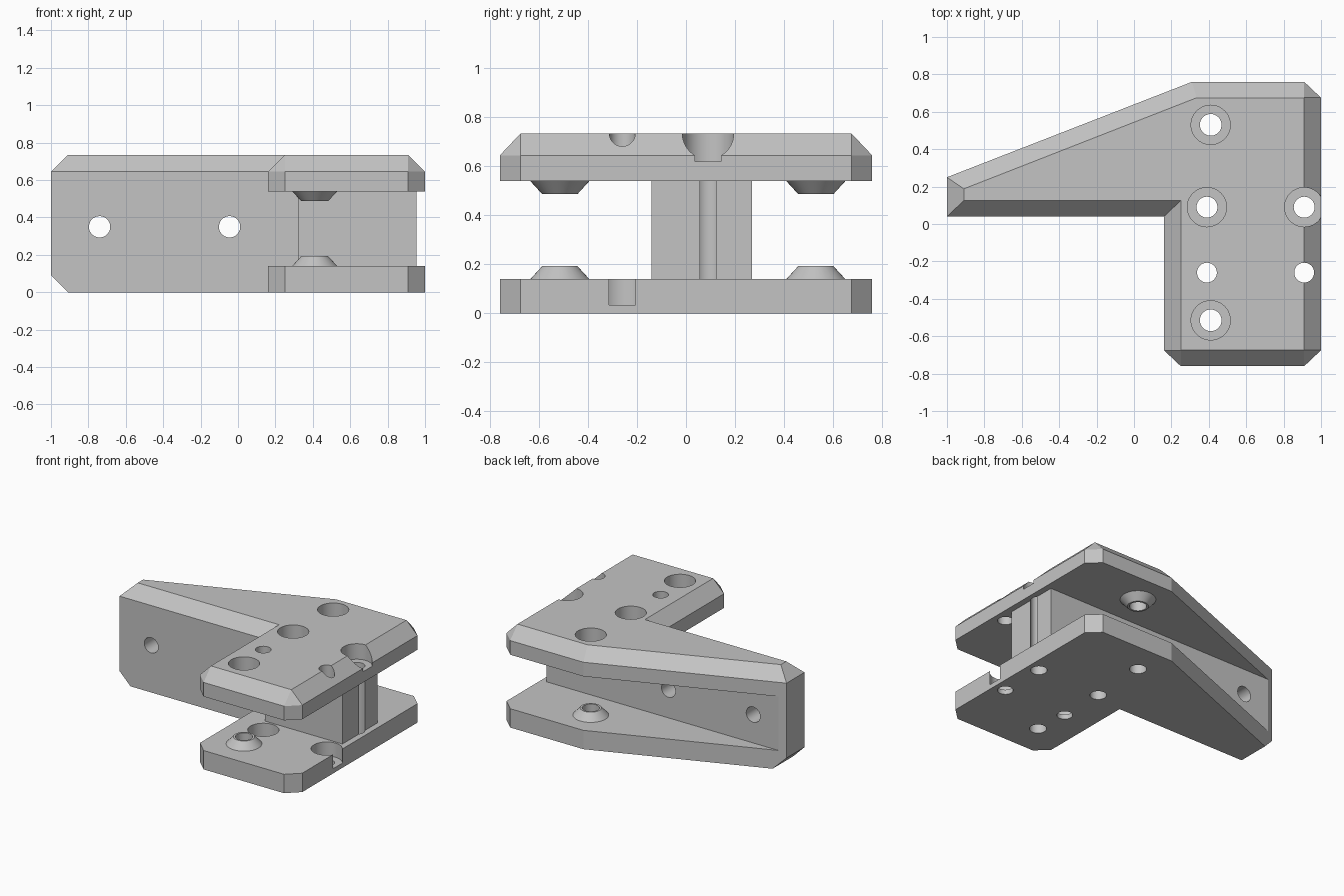
import bpy, bmesh, math

cube = bpy.data.objects.get("Cube")
if cube:
    bpy.data.objects.remove(cube, do_unlink=True)

grey = bpy.data.materials.new("plain grey")
grey.use_nodes = True
colour = (0.55, 0.55, 0.55, 1)
grey.diffuse_color = colour
grey.node_tree.nodes["Principled BSDF"].inputs["Base Color"].default_value = colour

FLOOR_TOP, ROOF_LOW, SHOULDER, TOP = 0.14, 0.54, 0.645, 0.735


def finish(name, bm):
    bmesh.ops.remove_doubles(bm, verts=bm.verts, dist=0.0001)
    bmesh.ops.recalc_face_normals(bm, faces=bm.faces)
    mesh = bpy.data.meshes.new(name)
    bm.to_mesh(mesh)
    bm.free()
    mesh.materials.append(grey)
    obj = bpy.data.objects.new(name, mesh)
    bpy.context.collection.objects.link(obj)
    return obj


def loft(name, loops):
    """Closed solid through matching loops of points."""
    bm = bmesh.new()
    rings = [[bm.verts.new(p) for p in loop] for loop in loops]
    n = len(rings[0])
    for a, b in zip(rings, rings[1:]):
        for i in range(n):
            j = (i + 1) % n
            bm.faces.new((a[i], a[j], b[j], b[i]))
    bm.faces.new(rings[0][::-1])
    bm.faces.new(rings[-1])
    return finish(name, bm)


def level(outline, z):
    return [(x, y, z) for x, y in outline]


def cone(name, x, y, z0, z1, r0, r1):
    circle = [(math.cos(math.tau * i / 40), math.sin(math.tau * i / 40)) for i in range(40)]
    return loft(name, [[(x + r * c, y + r * s, z) for c, s in circle]
                       for z, r in ((z0, r0), (z1, r1))])


def combine(target, tool, operation):
    mod = target.modifiers.new("combine", "BOOLEAN")
    mod.operation, mod.solver, mod.object = operation, "EXACT", tool
    bpy.context.view_layer.objects.active = target
    bpy.ops.object.modifier_apply(modifier=mod.name)
    bpy.data.objects.remove(tool, do_unlink=True)


def bore(x, y, z0, z1, r):
    combine(body, cone("bore_cutter", x, y, z0, z1, r, r), "DIFFERENCE")


# Angled bracket body with a bevelled top rim
outline = [(-1, 0.04), (0.16, 0.04), (0.16, -0.675), (0.25, -0.76), (0.91, -0.76),
           (1, -0.675), (1, 0.675), (0.91, 0.76), (0.31, 0.76), (-1, 0.25)]
rim = [(-0.91, 0.125), (0.25, 0.125), (0.25, -0.675), (0.25, -0.675), (0.91, -0.675),
       (0.91, -0.675), (0.91, 0.675), (0.91, 0.675), (0.335, 0.675), (-0.91, 0.188)]
body = loft("bracket_body", [level(outline, 0), level(outline, SHOULDER), level(rim, TOP)])

# Open slot between the two plates, leaving the central web
slot = [(-1.2, 0.27), (0.955, 0.27), (0.955, -0.14), (0.32, -0.14), (0.32, 0.04),
        (0.1, 0.04), (0.1, -1), (1.2, -1), (1.2, 1), (-1.2, 1)]
combine(body, loft("slot_cutter", [level(slot, FLOOR_TOP), level(slot, ROOF_LOW)]), "DIFFERENCE")

# Sloped lower corner at the arm tip
wedge = [(-1.1, 0.19), (-0.81, -0.1), (-1.1, -0.1)]
combine(body, loft("wedge_cutter", [[(x, y, z) for x, z in wedge] for y in (-0.2, 0.5)]),
        "DIFFERENCE")

# Pivot holes: tapered bosses on the inner faces, recess on top
for y in (0.53, -0.515):
    combine(body, cone("lower_boss", 0.41, y, FLOOR_TOP - 0.005, 0.193, 0.125, 0.072), "UNION")
    combine(body, cone("upper_boss", 0.41, y, 0.487, ROOF_LOW + 0.005, 0.072, 0.125), "UNION")
    bore(0.41, y, -0.1, 0.9, 0.058)
    bore(0.41, y, 0.62, 0.9, 0.105)

# Clamp holes: one row recessed in the top, the other in the lower plate
for x in (0.39, 0.91):
    bore(x, 0.09, -0.1, 0.9, 0.056)
    bore(x, 0.09, 0.62, 0.9, 0.105)
    bore(x, -0.26, -0.1, 0.9, 0.053)
    bore(x, -0.26, 0.035, 0.3, 0.105)

# Mounting holes through the arm
for x in (-0.74, -0.045):
    drill = cone("drill_cutter", 0, 0, -1, 1, 0.057, 0.057)
    for v in drill.data.vertices:
        v.co = (x + v.co.x, v.co.z, 0.35 - v.co.y)
    combine(body, drill, "DIFFERENCE")

# Smooth bores, crisp edges
bpy.ops.object.select_all(action="DESELECT")
body.select_set(True)
bpy.context.view_layer.objects.active = body
bpy.ops.object.shade_smooth_by_angle(angle=math.radians(15))
